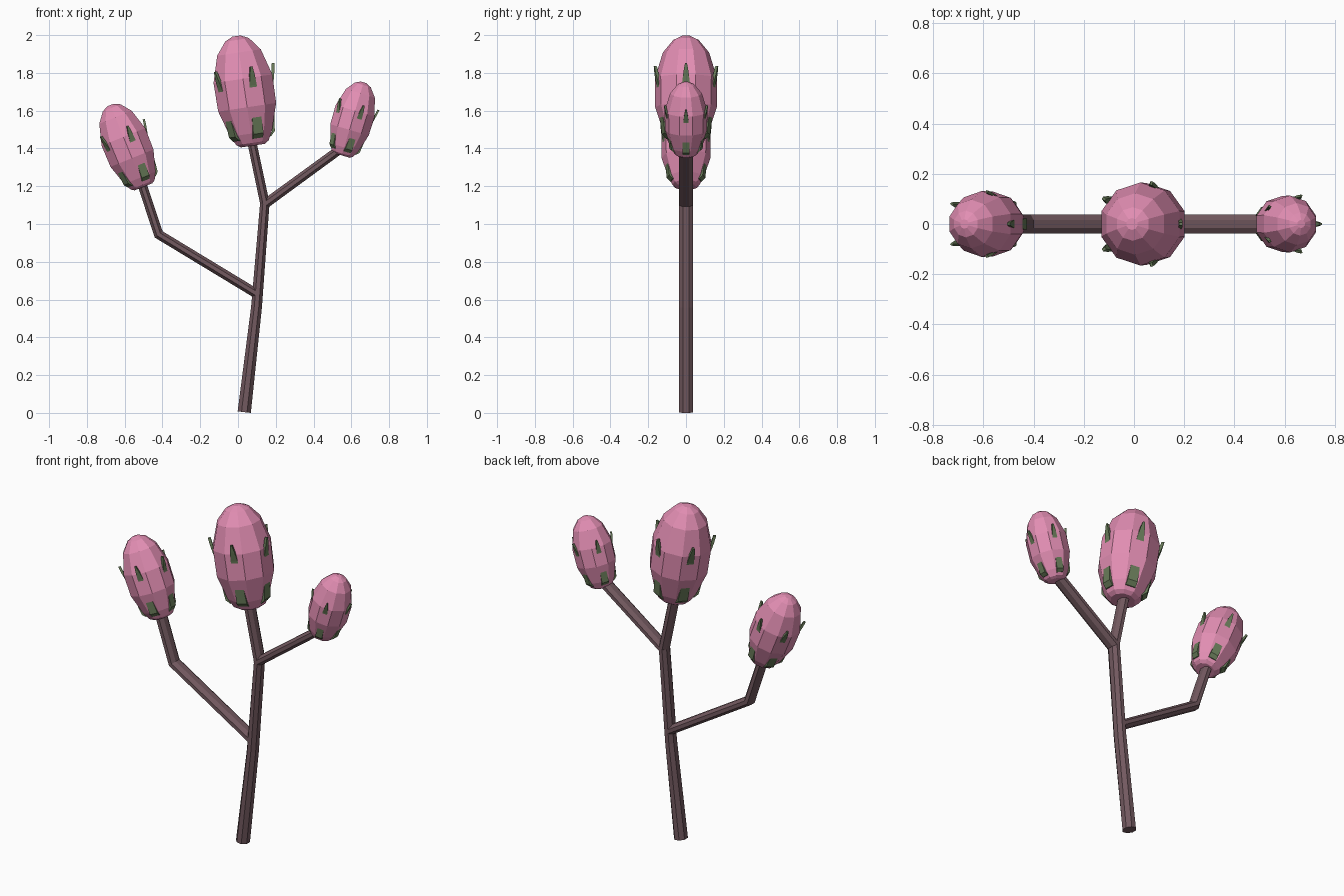
import bpy
from math import sin, cos, pi, atan2, hypot
from mathutils import Matrix, Vector

if "Cube" in bpy.data.objects:
    bpy.data.objects.remove(bpy.data.objects["Cube"])


def material(name, rgb):
    m = bpy.data.materials.new(name)
    m.diffuse_color = (*rgb, 1)
    m.use_nodes = True
    m.node_tree.nodes["Principled BSDF"].inputs["Base Color"].default_value = m.diffuse_color
    return m


PINK = material("bud_pink", (0.76, 0.27, 0.45))
BROWN = material("stem_brown", (0.17, 0.10, 0.115))
GREEN = material("sepal_green", (0.14, 0.20, 0.10))


def make(name, verts, faces, mat):
    me = bpy.data.meshes.new(name)
    me.from_pydata(verts, [], faces)
    me.materials.append(mat)
    ob = bpy.data.objects.new(name, me)
    bpy.context.collection.objects.link(ob)
    return ob


def bridge(rings, n):
    """Quads between consecutive rings, plus end caps."""
    faces = [(k * n + i, k * n + (i + 1) % n, (k + 1) * n + (i + 1) % n, (k + 1) * n + i)
             for k in range(rings - 1) for i in range(n)]
    return faces + [tuple(range(n))[::-1], tuple(range((rings - 1) * n, rings * n))]


def tube(name, path, n=8, ry=0.041):
    """Mitred tube along (x, z, in-plane radius) points in the xz plane."""
    pts = [Vector((x, 0, z)) for x, z, r in path]
    verts = []
    for k, p in enumerate(pts):
        d_in = (p - pts[max(k - 1, 0)]).normalized()
        d_out = (pts[min(k + 1, len(pts) - 1)] - p).normalized()
        d = (d_in + d_out).normalized()
        side = Vector((d.z, 0, -d.x))
        r = path[k][2] / max(d.dot(d_out if k == 0 else d_in), 0.5)
        for i in range(n):
            a = 2 * pi * (i + 0.5) / n
            verts.append(p + side * cos(a) * r + Vector((0, sin(a) * ry, 0)))
    make(name, verts, bridge(len(pts), n), BROWN)


# Lathe profile of a bud: (radius factor, height factor)
PROFILE = [(0.40, 0.0), (0.54, 0.025), (0.70, 0.11), (0.97, 0.35),
           (0.985, 0.61), (0.73, 0.85), (0.40, 0.965), (0.14, 1.0)]
# Sepal strip: (radius factor, height factor, half width factor)
SEPAL = [(0.58, 0.06, 0.17), (0.72, 0.10, 0.17), (0.91, 0.54, 0.12),
         (0.99, 0.64, 0.075), (1.03, 0.71, 0.03)]


def bud(side, base, tip, radius, n=10):
    dx, dz = tip[0] - base[0], tip[1] - base[1]
    length = hypot(dx, dz)
    frame = Matrix.Translation((base[0], 0, base[1])) @ Matrix.Rotation(atan2(dx, dz), 4, 'Y')
    verts = [(r * radius * cos(2 * pi * (i + 0.5) / n), r * radius * sin(2 * pi * (i + 0.5) / n), t * length)
             for r, t in PROFILE for i in range(n)]
    make(side + "_bud", verts, bridge(len(PROFILE), n), PINK).matrix_world = frame

    # five sepals that dip into the bud and show at root and tip
    for s in range(5):
        verts = []
        for r, t, w in SEPAL:
            for dr, sy in ((-0.06, -1), (0.03, -1), (0.03, 1), (-0.06, 1)):
                verts.append(((r + dr) * radius, sy * w * radius, t * length))
        ob = make(f"{side}_sepal_{s + 1}", verts, bridge(len(SEPAL), 4), GREEN)
        ob.matrix_world = frame @ Matrix.Rotation(2 * pi * s / 5, 4, 'Z')


# Stems
tube("main_stem", [(0.033, 0.004, 0.038), (0.098, 0.56, 0.031), (0.142, 1.11, 0.027), (0.07, 1.45, 0.026)])
tube("left_branch", [(0.10, 0.63, 0.027), (-0.42, 0.945, 0.027), (-0.515, 1.23, 0.026)])
tube("right_branch", [(0.135, 1.10, 0.027), (0.56, 1.41, 0.026)])

# Buds
bud("centre", (0.079, 1.415), (-0.008, 1.995), 0.168)
bud("left", (-0.50, 1.197), (-0.675, 1.63), 0.133)
bud("right", (0.55, 1.363), (0.665, 1.75), 0.115)
